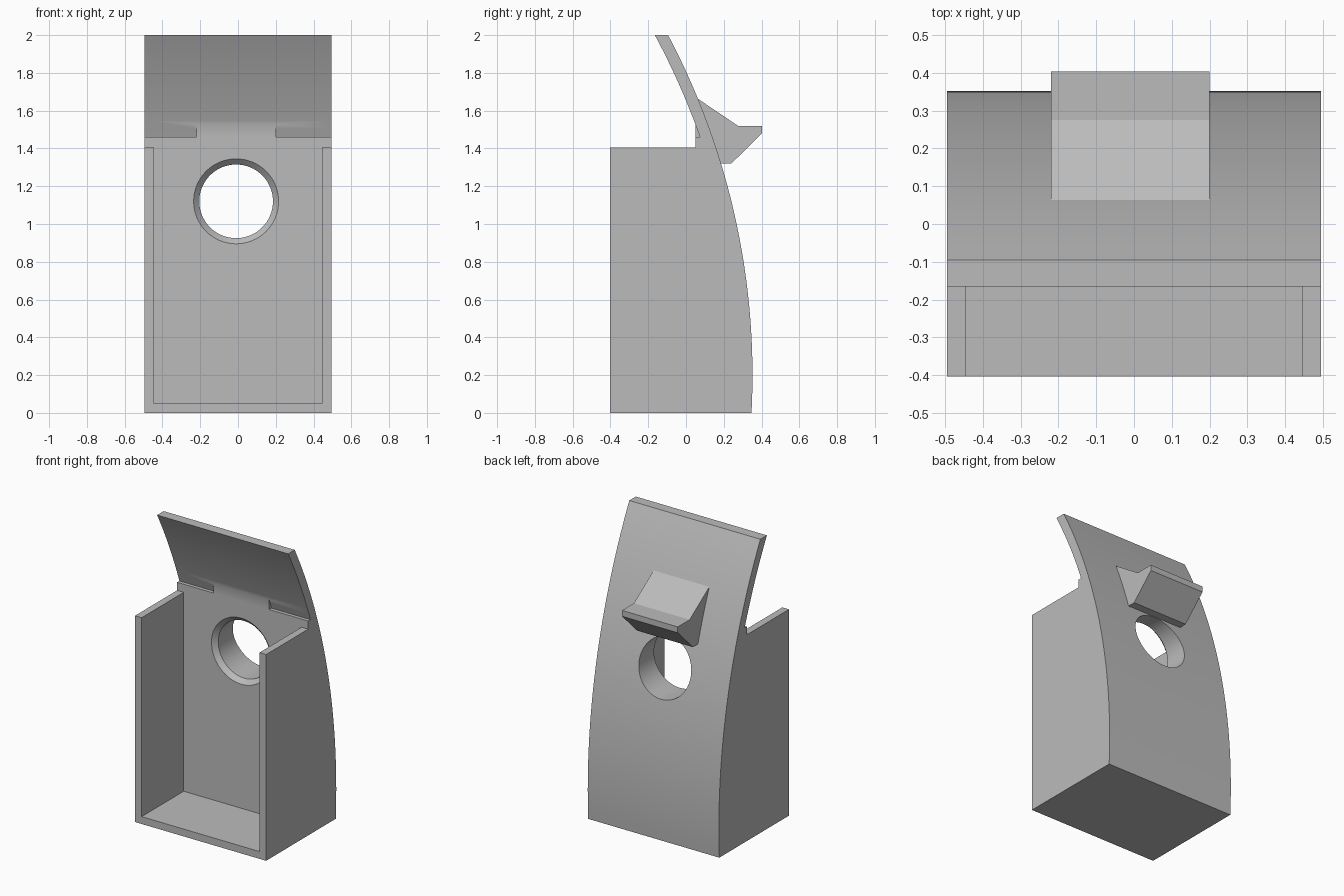
import bpy
import bmesh
from math import sqrt, pi, cos, sin

cube = bpy.data.objects.get("Cube")
if cube:
    bpy.data.objects.remove(cube, do_unlink=True)

grey = bpy.data.materials.new("plain grey")
grey.use_nodes = True
grey.diffuse_color = (0.5, 0.5, 0.5, 1)
grey.node_tree.nodes["Principled BSDF"].inputs["Base Color"].default_value = (0.5, 0.5, 0.5, 1)

HALF = 0.494      # half width of the holder
FRONT = -0.403    # open front
WALL = 0.05       # wall thickness, also the y of the inner back wall
MID = -0.01       # x of the hole and hook
RADIUS = 3.85     # curved back
SHELL = 0.062
ARC_Y, ARC_Z = 0.352 - RADIUS, 0.2


def finish(name, bm):
    bmesh.ops.recalc_face_normals(bm, faces=bm.faces)
    mesh = bpy.data.meshes.new(name)
    bm.to_mesh(mesh)
    bm.free()
    mesh.materials.append(grey)
    ob = bpy.data.objects.new(name, mesh)
    bpy.context.collection.objects.link(ob)
    return ob


def extrude_x(name, profile, x0, x1):
    """Extrude a (y, z) profile along x."""
    bm = bmesh.new()
    face = bm.faces.new([bm.verts.new((x0, y, z)) for y, z in profile])
    out = bmesh.ops.extrude_face_region(bm, geom=[face])
    moved = [v for v in out["geom"] if isinstance(v, bmesh.types.BMVert)]
    bmesh.ops.translate(bm, verts=moved, vec=(x1 - x0, 0, 0))
    return finish(name, bm)


def turned_y(name, profile, x, z, sides=64):
    """Solid turned around the y direction from (radius, y) rings."""
    bm = bmesh.new()
    rings = [[bm.verts.new((x + r * cos(2 * pi * i / sides), y, z + r * sin(2 * pi * i / sides)))
              for i in range(sides)] for r, y in profile]
    for a, b in zip(rings, rings[1:]):
        for i in range(sides):
            j = (i + 1) % sides
            bm.faces.new((a[i], a[j], b[j], b[i]))
    bm.faces.new(rings[0])
    bm.faces.new(rings[-1])
    return finish(name, bm)


def combine(target, tool, operation):
    mod = target.modifiers.new(operation.lower(), "BOOLEAN")
    mod.operation = operation
    mod.solver = "EXACT"
    mod.object = tool
    bpy.context.view_layer.objects.active = target
    bpy.ops.object.modifier_apply(modifier=mod.name)
    bpy.data.objects.remove(tool, do_unlink=True)


def arc(radius, z0, z1, steps):
    zs = [z0 + (z1 - z0) * i / steps for i in range(steps + 1)]
    return [(ARC_Y + sqrt(radius ** 2 - (z - ARC_Z) ** 2), z) for z in zs]


# Body: side outline with curved back and thin upper shell
outline = [(FRONT, 1.405), (FRONT, 0)]
outline += arc(RADIUS, 0, 2, 40)
outline += arc(RADIUS - SHELL, 2, 1.46, 12)
outline += [(WALL, 1.46), (WALL, 1.405)]
body = extrude_x("holder_body", outline, -HALF, HALF)

# Fillet wedge between the ledge and the shell, in the middle only
wedge = extrude_x("ledge_wedge", [(WALL, 1.44), (0.11, 1.44), (0.08, 1.53), (WALL, 1.53)],
                  MID - 0.21, MID + 0.21)
combine(body, wedge, "UNION")

# Open box cavity
cavity = extrude_x("cavity_cutter", [(-1, WALL), (WALL, WALL), (WALL, 1.43), (-1, 1.43)],
                   WALL - HALF, HALF - WALL)
combine(body, cavity, "DIFFERENCE")

# Round hole with a chamfered inner rim
hole = turned_y("hole_cutter", [(0.255, WALL - 0.03), (0.195, WALL + 0.03), (0.195, 0.6)], MID, 1.12)
combine(body, hole, "DIFFERENCE")

# Hook on the curved back
hook = extrude_x("rear_hook", [(0.03, 1.68), (0.045, 1.675), (0.275, 1.52), (0.403, 1.52),
                               (0.403, 1.48), (0.24, 1.32), (0.16, 1.32)],
                 MID - 0.21, MID + 0.21)

bpy.ops.object.select_all(action="DESELECT")
body.select_set(True)
bpy.context.view_layer.objects.active = body
bpy.ops.object.shade_smooth_by_angle(angle=pi / 6)
